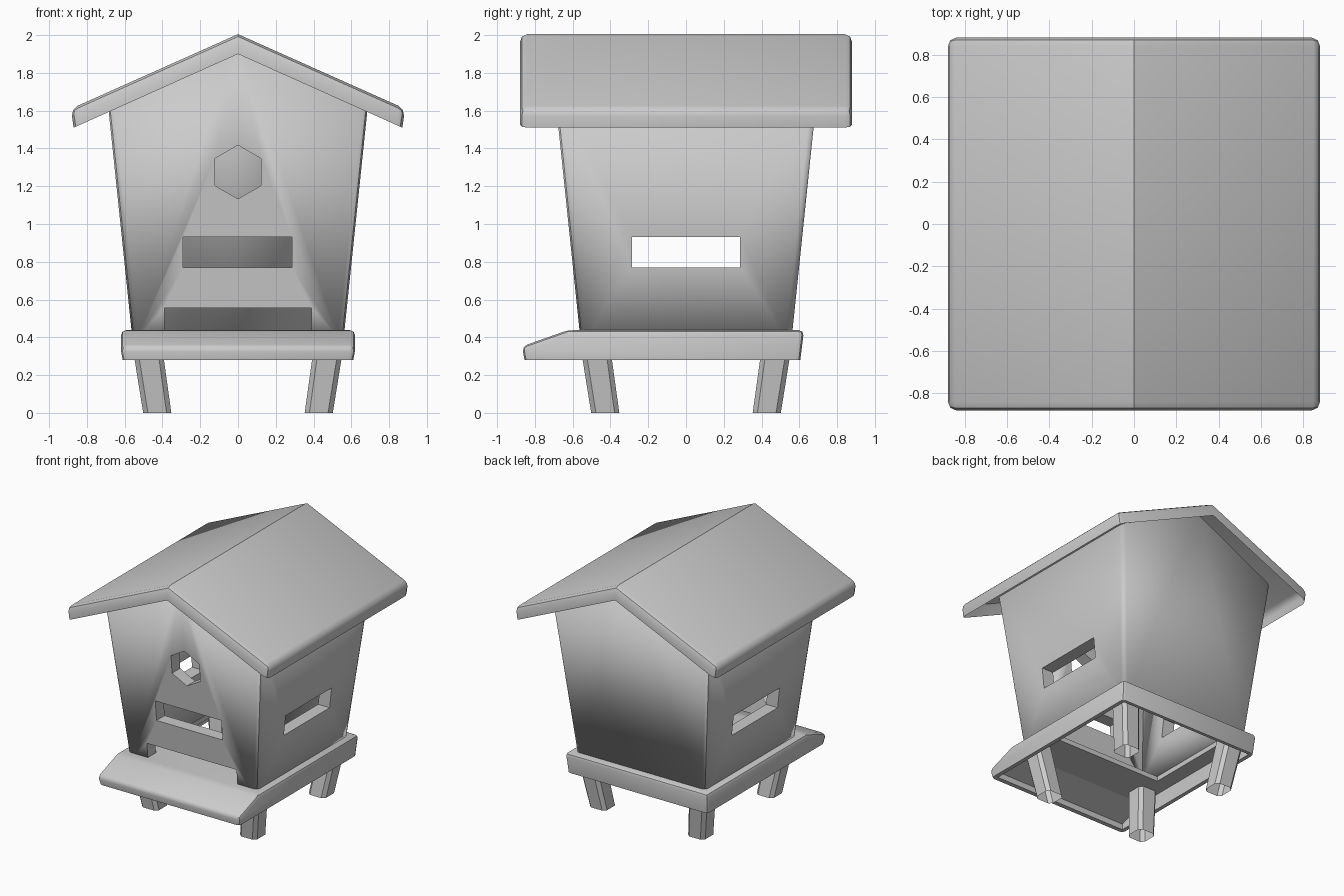
import bpy, bmesh, math
from mathutils import Vector

if "Cube" in bpy.data.objects:
    bpy.data.objects.remove(bpy.data.objects["Cube"])


def finish(bm, name, smooth=True):
    bmesh.ops.recalc_face_normals(bm, faces=bm.faces)
    me = bpy.data.meshes.new(name)
    bm.to_mesh(me)
    bm.free()
    ob = bpy.data.objects.new(name, me)
    bpy.context.collection.objects.link(ob)
    if smooth:
        bpy.ops.object.select_all(action='DESELECT')
        ob.select_set(True)
        bpy.context.view_layer.objects.active = ob
        bpy.ops.object.shade_smooth_by_angle(angle=math.radians(40))
    return ob


def prism(profile, half, axis):
    """Extrude a 2D profile (u, z) symmetrically along axis 'X' or 'Y'."""
    bm = bmesh.new()

    def ring(d):
        return [bm.verts.new((d, u, z) if axis == 'X' else (u, d, z)) for u, z in profile]
    a, b = ring(-half), ring(half)
    n = len(profile)
    bm.faces.new(a)
    bm.faces.new(b[::-1])
    for i in range(n):
        bm.faces.new((a[i], b[i], b[(i + 1) % n], a[(i + 1) % n]))
    bmesh.ops.recalc_face_normals(bm, faces=bm.faces)
    return bm


def bevel(bm, edges, width, segments=2):
    bmesh.ops.bevel(bm, geom=list(edges), offset=width, segments=segments,
                    profile=0.5, affect='EDGES', clamp_overlap=True)


def box(x0, x1, z0, z1):
    return [(x0, z0), (x1, z0), (x1, z1), (x0, z1)]


def cut(target, bm, name, offset=(0, 0, 0)):
    cutter = finish(bm, name, smooth=False)
    cutter.location = offset
    cutter.hide_render = True
    cutter.hide_set(True)
    cutter.display_type = 'WIRE'
    mod = target.modifiers.new(name, 'BOOLEAN')
    mod.object = cutter
    mod.operation = 'DIFFERENCE'
    mod.solver = 'EXACT'


# Roof: gabled shell, open underneath
bm = prism([(-0.87, 1.51), (-0.885, 1.61), (0, 2.005), (0.885, 1.61), (0.87, 1.51), (0, 1.9)],
           0.88, 'Y')
under = [f for f in bm.faces if f.normal.z < -0.3]
gable = [f for f in bm.faces if abs(f.normal.y) > 0.9]
bmesh.ops.delete(bm, geom=under, context='FACES_ONLY')
bmesh.ops.delete(bm, geom=[e for e in bm.edges if not e.link_faces], context='EDGES')
ridge = [e for e in bm.edges if all(v.co.z > 1.99 for v in e.verts)]
bevel(bm, [e for e in bm.edges if len(e.link_faces) == 2 and e not in ridge], 0.04)
finish(bm, "roof")

# House walls: tapered, open at the bottom, rising to the roof
bm = bmesh.new()


def half_at(z):
    return 0.56 + (z - 0.4) * 0.104


rows = []
for s in (-1, 1):
    lo, hi, pk = half_at(0.4), half_at(1.66), half_at(1.97)
    rows.append([bm.verts.new(p) for p in (
        (-lo, s * lo, 0.4), (lo, s * lo, 0.4), (hi, s * hi, 1.66),
        (0, s * pk, 1.97), (-hi, s * hi, 1.66))])
f, b = rows
bm.faces.new(f)
bm.faces.new(b[::-1])
bm.faces.new((f[1], b[1], b[2], f[2]))
bm.faces.new((f[4], b[4], b[0], f[0]))
bmesh.ops.recalc_face_normals(bm, faces=bm.faces)
if any(fc.normal.dot(fc.calc_center_median() - Vector((0, 0, 1.1))) < 0 for fc in bm.faces):
    bmesh.ops.reverse_faces(bm, faces=bm.faces)
bevel(bm, [e for e in bm.edges if len(e.link_faces) == 2], 0.03)
walls = finish(bm, "walls")
solid = walls.modifiers.new("thickness", 'SOLIDIFY')
solid.thickness = 0.1
solid.offset = -1
solid.use_even_offset = True

# Wall openings
front = (0, -0.65, 0)
cut(walls, prism(box(-0.29, 0.285, 0.77, 0.93), 0.35, 'Y'), "front_window_cutter", front)
cut(walls, prism(box(-0.39, 0.39, 0.3, 0.555), 0.35, 'Y'), "entrance_cutter", front)
hexagon = [(0.142 * math.sin(i * math.pi / 3), 1.275 + 0.142 * math.cos(i * math.pi / 3))
           for i in range(6)]
cut(walls, prism(hexagon, 0.35, 'Y'), "hexagon_cutter", front)
cut(walls, prism(box(-0.285, 0.285, 0.77, 0.93), 1.0, 'X'), "side_window_cutter")

# Base with sloping landing board, hollow underneath
bm = prism([(-0.855, 0.28), (-0.868, 0.352), (-0.625, 0.438), (0.625, 0.438), (0.605, 0.28)],
           0.62, 'X')
bottom = [fc for fc in bm.faces if fc.normal.z < -0.9][0]
bevel(bm, [e for e in bm.edges if bottom not in e.link_faces], 0.028)
for v in bm.verts:
    if v.co.z < 0.29:
        v.co.x *= 0.985
base = finish(bm, "base")
cut(base, prism([(-0.82, 0.2), (-0.82, 0.325), (-0.61, 0.4), (0.58, 0.4), (0.58, 0.2)],
                0.58, 'X'), "base_hollow_cutter")
cut(base, prism(box(-0.29, 0.46, 0.3, 0.6), 0.46, 'X'), "base_opening_cutter")

# Legs: hollow, leaning inward toward the feet
for sx, px in ((-1, "left"), (1, "right")):
    for sy, py in ((-1, "front"), (1, "back")):
        bm = bmesh.new()
        bmesh.ops.create_cube(bm, size=1)
        for v in bm.verts:
            out_x, out_y = v.co.x * sx > 0, v.co.y * sy > 0
            top = v.co.z > 0
            outer, inner = (0.568, 0.41) if top else (0.502, 0.353)
            v.co = (sx * (outer if out_x else inner),
                    sy * (outer if out_y else inner), 0.41 if top else 0)
        ends = [fc for fc in bm.faces if len({round(v.co.z, 3) for v in fc.verts}) == 1]
        bmesh.ops.delete(bm, geom=ends, context='FACES_ONLY')
        bevel(bm, [e for e in bm.edges if len(e.link_faces) == 2], 0.025, 1)
        finish(bm, f"{py}_{px}_leg")
